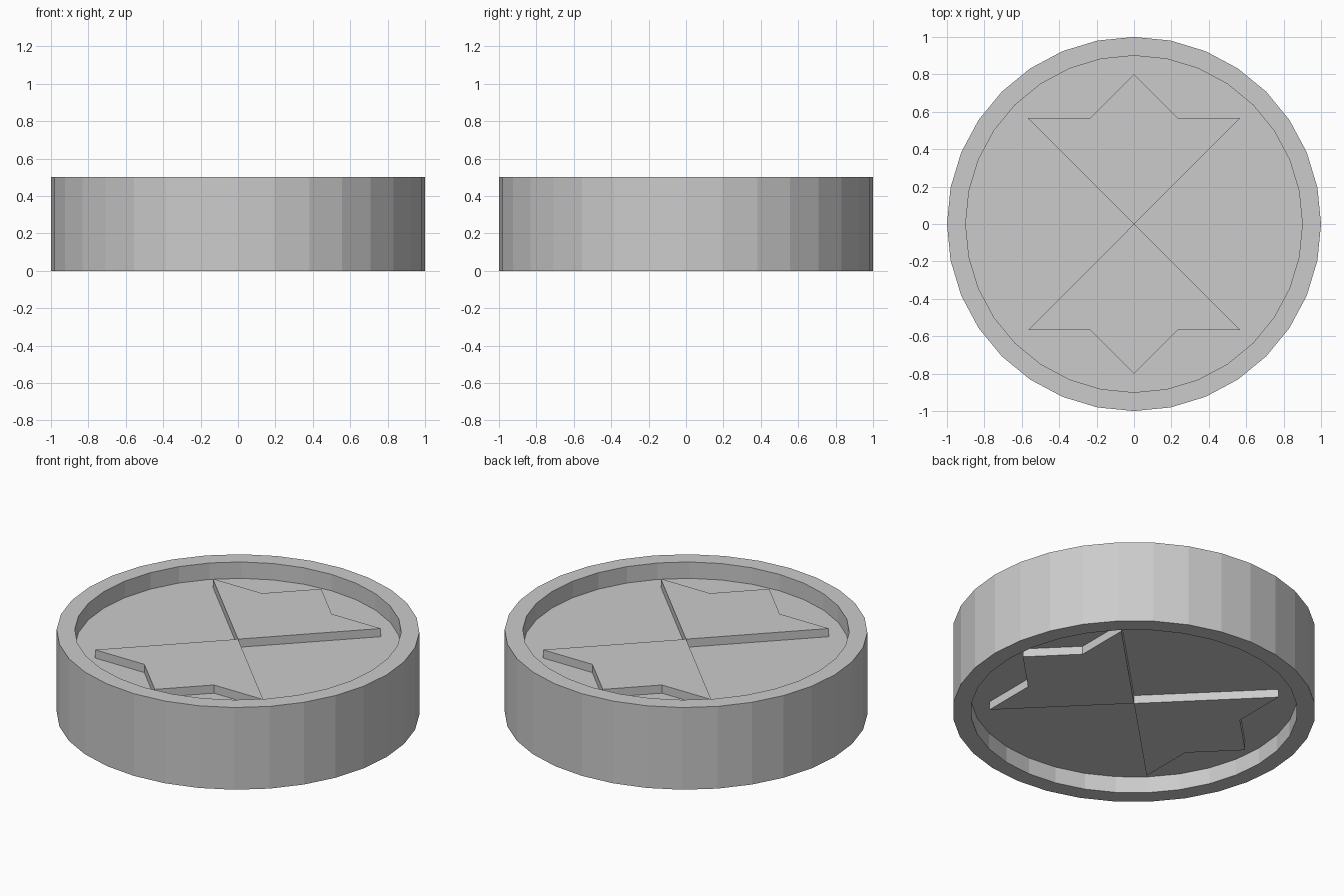
import bpy, bmesh
from math import sin, cos, pi, sqrt, tan

if "Cube" in bpy.data.objects:
    bpy.data.objects.remove(bpy.data.objects["Cube"])

SEGMENTS = 32
TIP = 0.8


def finish(name, bm):
    bmesh.ops.recalc_face_normals(bm, faces=bm.faces)
    mesh = bpy.data.meshes.new(name)
    bm.to_mesh(mesh)
    bm.free()
    obj = bpy.data.objects.new(name, mesh)
    bpy.context.collection.objects.link(obj)
    return obj


def lathe(name, profile):
    """Spin (radius, z) points around z and cap both ends."""
    bm = bmesh.new()
    angles = [2 * pi * i / SEGMENTS for i in range(SEGMENTS)]
    rings = [[bm.verts.new((r * cos(a), r * sin(a), z)) for a in angles]
             for r, z in profile]
    for low, high in zip(rings, rings[1:]):
        for i in range(SEGMENTS):
            j = (i + 1) % SEGMENTS
            bm.faces.new((low[i], low[j], high[j], high[i]))
    bm.faces.new(rings[0])
    bm.faces.new(rings[-1])
    return finish(name, bm)


def star_sector(name, turn, z0, z1):
    """A quarter of an eight-pointed star, pointing along the turn angle."""
    d = TIP / sqrt(2)
    n = d * tan(pi / 8)
    outline = [(0, 0), (d, -d), (d, -n), (TIP, 0), (d, n), (d, d)]
    bm = bmesh.new()
    c, s = cos(turn), sin(turn)
    face = bm.faces.new([bm.verts.new((x * c - y * s, x * s + y * c, z0))
                         for x, y in outline])
    top = bmesh.ops.extrude_face_region(bm, geom=[face])["geom"]
    bmesh.ops.translate(bm, vec=(0, 0, z1 - z0),
                        verts=[v for v in top if isinstance(v, bmesh.types.BMVert)])
    return finish(name, bm)


# Round body with a shallow recess on both faces
lathe("rimmed_disc", [(0.9, 0.1), (0.9, 0), (1, 0), (1, 0.5), (0.9, 0.5), (0.9, 0.4)])

# Raised star quarters: front/back on the top face, left/right on the underside
for side in (0, 1):
    star_sector(f"top_star_quarter_{side + 1}", pi / 2 + side * pi, 0.38, 0.45)
    star_sector(f"bottom_star_quarter_{side + 1}", side * pi, 0.05, 0.12)
